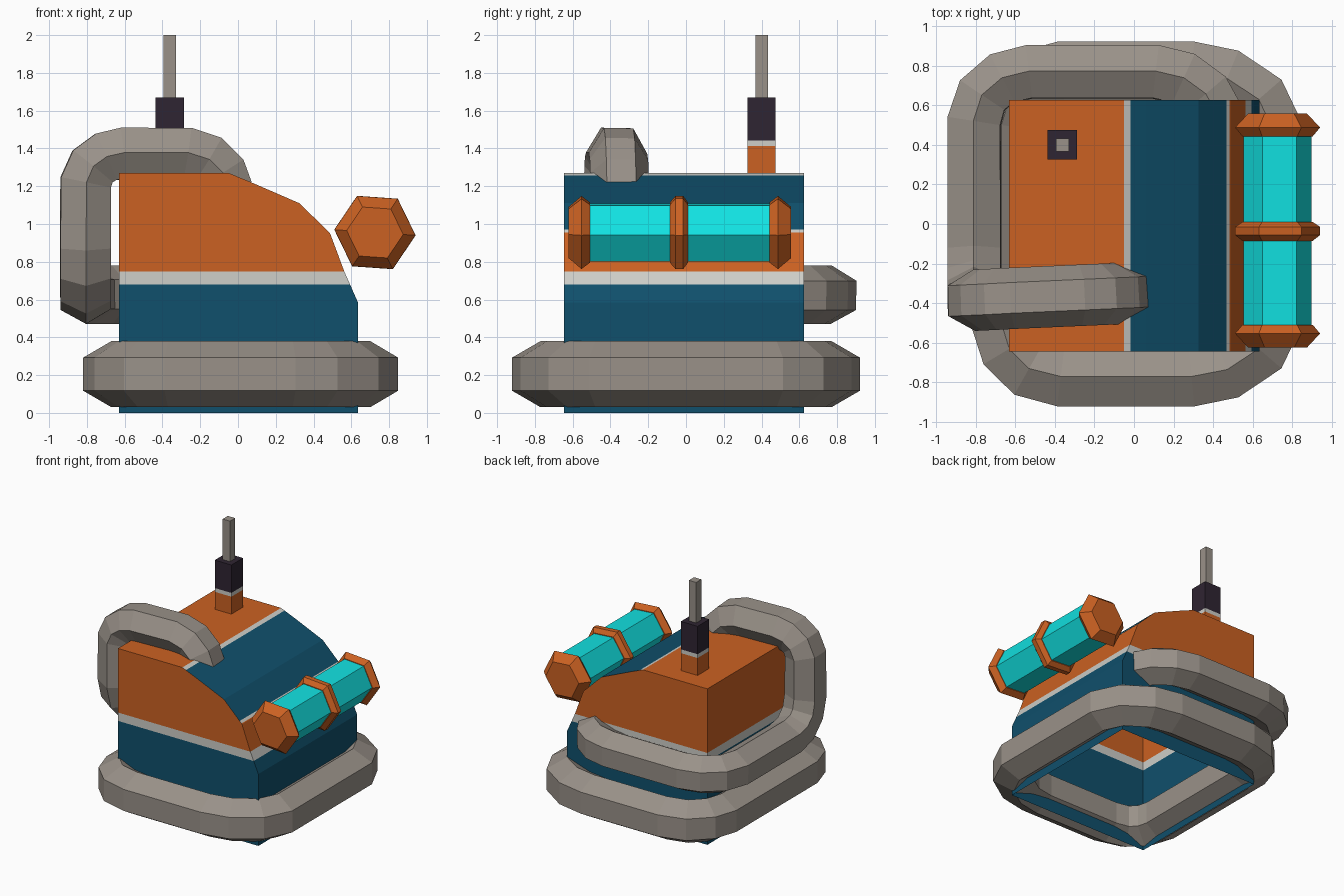
import bpy, bmesh, math
from mathutils import Vector

if "Cube" in bpy.data.objects:
    bpy.data.objects.remove(bpy.data.objects["Cube"])


def mat(name, rgb):
    m = bpy.data.materials.new(name)
    m.diffuse_color = (*rgb, 1)
    m.use_nodes = True
    m.node_tree.nodes["Principled BSDF"].inputs["Base Color"].default_value = m.diffuse_color
    return m


ORANGE = mat("orange", (0.60, 0.12, 0.016))
BLUE = mat("deep blue", (0.005, 0.08, 0.15))
WHITE = mat("off white", (0.62, 0.62, 0.58))
GREY = mat("warm grey", (0.32, 0.285, 0.25))
DARK = mat("dark plum", (0.028, 0.018, 0.032))
CYAN = mat("bright cyan", (0.006, 0.76, 0.76))


def finish(name, bm, mats):
    bmesh.ops.recalc_face_normals(bm, faces=bm.faces)
    me = bpy.data.meshes.new(name)
    bm.to_mesh(me)
    bm.free()
    for m in mats:
        me.materials.append(m)
    ob = bpy.data.objects.new(name, me)
    bpy.context.collection.objects.link(ob)
    return ob


def skin(bm, rings, closed=False):
    n = len(rings[0])
    pairs = list(zip(rings, rings[1:])) + ([(rings[-1], rings[0])] if closed else [])
    for a, b in pairs:
        for i in range(n):
            j = (i + 1) % n
            bm.faces.new((a[i], a[j], b[j], b[i]))
    if not closed:
        bm.faces.new(rings[0])
        bm.faces.new(rings[-1])


def hex_tube(name, pts, r, flat, closed=False):
    """Sweep a hexagon along a path; 'flat' is the normal of one flat at the start."""
    pts = [Vector(p) for p in pts]
    bm, rings, n, prev = bmesh.new(), [], Vector(flat), None
    count = len(pts)
    for i, p in enumerate(pts):
        d0 = (p - pts[i - 1]).normalized() if closed or i else None
        d1 = (pts[(i + 1) % count] - p).normalized() if closed or i < count - 1 else None
        t = ((d0 or d1) + (d1 or d0)).normalized()
        if prev:
            n = prev.rotation_difference(t) @ n
        n = (n - t * n.dot(t)).normalized()
        prev, s = t, t.cross(n)
        rings.append([bm.verts.new(p + r * (n * math.cos(a) + s * math.sin(a)))
                      for a in (math.radians(30 + 60 * k) for k in range(6))])
    skin(bm, rings, closed)
    return finish(name, bm, [GREY])


def hex_lathe(name, profile, m, x=0.725, z=0.955, turn=-4):
    """Hexagonal turned part along y from (y, radius) pairs."""
    bm = bmesh.new()
    rings = [[bm.verts.new((x + r * math.cos(a), y, z + r * math.sin(a)))
              for a in (math.radians(turn + 60 * k) for k in range(6))] for y, r in profile]
    skin(bm, rings)
    return finish(name, bm, [m])


def box(name, x, y, w, z0, z1, m):
    bm = bmesh.new()
    bmesh.ops.create_cube(bm, size=1)
    for v in bm.verts:
        v.co = (x + v.co.x * w, y + v.co.y * w, (z0 + z1) / 2 + v.co.z * (z1 - z0))
    return finish(name, bm, [m])


# Hull: side profile extruded in y, open underneath, cut along the colour lines
profile = [(-0.63, 0), (0.635, 0), (0.635, 0.585), (0.563, 0.748), (0.487, 0.952),
           (0.325, 1.11), (0.06, 1.225), (-0.05, 1.27), (-0.63, 1.27)]
bm = bmesh.new()
ends = [[bm.verts.new((x, y, z)) for x, z in profile] for y in (-0.645, 0.625)]
skin(bm, ends)
bmesh.ops.recalc_face_normals(bm, faces=bm.faces)
for co, no in [((0, 0, 0.68), (0, 0, 1)), ((0, 0, 0.748), (0, 0, 1)), ((0, 0, 0.956), (0, 0, 1)),
               ((0, 0, 0.972), (0, 0, 1)), ((-0.05, 0, 0), (1, 0, 0)), ((-0.018, 0, 0), (1, 0, 0))]:
    bmesh.ops.bisect_plane(bm, geom=bm.verts[:] + bm.edges[:] + bm.faces[:],
                           plane_co=co, plane_no=no, dist=1e-5)
bmesh.ops.delete(bm, geom=[f for f in bm.faces if f.normal.z < -0.9], context='FACES')
for f in bm.faces:
    c = f.calc_center_median()
    idx = 0
    if c.z < 0.68:
        idx = 1
    elif c.z < 0.748:
        idx = 2
    elif abs(f.normal.y) < 0.5 and c.x > -0.05 and c.z > 0.956:
        idx = 2 if c.x < -0.018 or c.z < 0.972 else 1
    f.material_index = idx
finish("hull", bm, [ORANGE, BLUE, WHITE])

# Bumper ring around the base
left = [(-0.67, 0.50), (-0.63, 0.63), (-0.53, 0.73), (-0.37, 0.77)]
right = [(0.29, 0.77), (0.47, 0.735), (0.63, 0.63), (0.70, 0.48)]
half = left + right
loop = half + [(x, -y) for x, y in reversed(half)]
hex_tube("bumper_ring", [(x, y, 0.205) for x, y in loop], 0.175, (-1, 0, 0), True)

# Pipe from the roof, down the left side and round to the back
hex_tube("pipe", [
    (-0.06, -0.35, 1.18), (-0.09, -0.352, 1.27), (-0.16, -0.355, 1.34), (-0.27, -0.36, 1.375),
    (-0.61, -0.375, 1.375), (-0.70, -0.38, 1.355), (-0.77, -0.383, 1.305), (-0.807, -0.385, 1.22),
    (-0.807, -0.385, 0.88), (-0.807, -0.35, 0.75), (-0.807, -0.26, 0.66), (-0.807, -0.13, 0.625),
    (-0.807, 0.52, 0.625), (-0.765, 0.65, 0.625), (-0.665, 0.735, 0.625), (-0.53, 0.768, 0.625),
    (0.11, 0.768, 0.625), (0.25, 0.735, 0.625), (0.36, 0.655, 0.625), (0.42, 0.54, 0.625)],
    0.155, (0, 0, 1))

# Lamp: glowing hexagonal tube with end caps and a middle band
hex_lathe("lamp_tube", [(-0.53, 0.172), (0.46, 0.172)], CYAN)
for name, s in (("lamp_cap_front", -1), ("lamp_cap_back", 1)):
    hex_lathe(name, [(-0.033 + s * d, r) for d, r in
                     ((0.476, 0.178), (0.52, 0.215), (0.59, 0.15))], ORANGE)
hex_lathe("lamp_band", [(-0.085, 0.178), (-0.055, 0.216), (-0.015, 0.216), (0.01, 0.178)], ORANGE)

# Antenna stack on the roof
for name, w, z0, z1, m in [("antenna_base", 0.15, 1.26, 1.412, ORANGE),
                           ("antenna_stripe", 0.15, 1.412, 1.443, WHITE),
                           ("antenna_sleeve", 0.15, 1.443, 1.67, DARK),
                           ("antenna_rod", 0.066, 1.67, 2.0, GREY)]:
    box(name, -0.362, 0.40, w, z0, z1, m)
